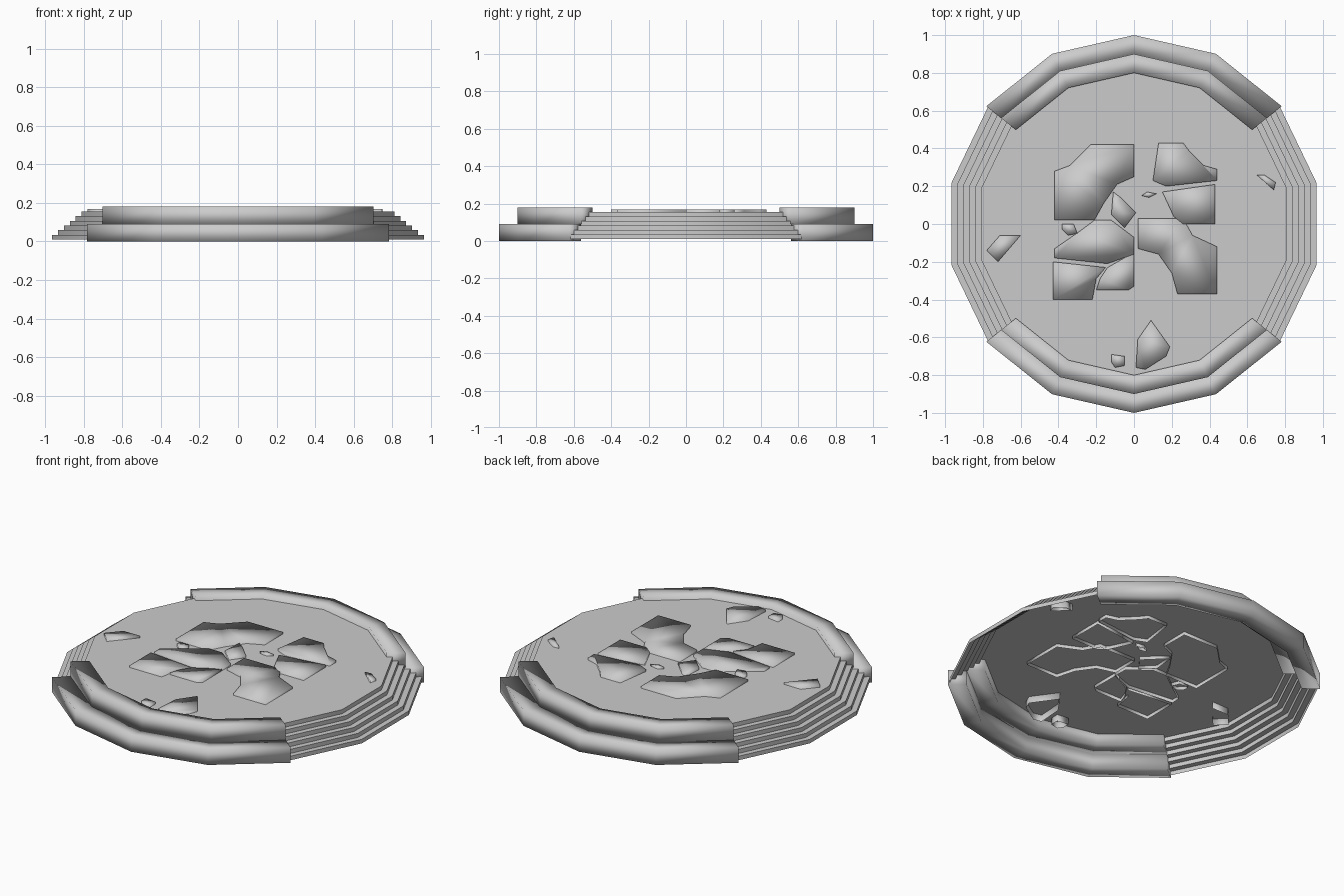
import bpy, bmesh
from math import radians, cos, sin, tau

if "Cube" in bpy.data.objects:
    bpy.data.objects.remove(bpy.data.objects["Cube"])

SIDES = 14
FLOOR_Z = 0.155

stone = bpy.data.materials.new("grey stone")
stone.use_nodes = True
stone.diffuse_color = (0.6, 0.6, 0.6, 1)
stone.node_tree.nodes["Principled BSDF"].inputs["Base Color"].default_value = (0.6, 0.6, 0.6, 1)


def polar(radius, corner, z):
    """Point on a corner of the platform polygon, counted from +y."""
    a = tau / 4 + tau * corner / SIDES
    return (radius * cos(a), radius * sin(a), z)


def finish(name, bm, smooth=None):
    """Turn a bmesh into an object; smooth is the sharp-edge angle."""
    bmesh.ops.recalc_face_normals(bm, faces=bm.faces)
    mesh = bpy.data.meshes.new(name)
    bm.to_mesh(mesh)
    bm.free()
    mesh.materials.append(stone)
    obj = bpy.data.objects.new(name, mesh)
    bpy.context.collection.objects.link(obj)
    if smooth is not None:
        bpy.ops.object.select_all(action="DESELECT")
        obj.select_set(True)
        bpy.context.view_layer.objects.active = obj
        bpy.ops.object.shade_smooth_by_angle(angle=radians(smooth))
    return obj


def sweep(name, profile, corners, closed, smooth):
    """Sweep a radius/height profile round some corners of the platform."""
    bm = bmesh.new()
    rings = [[bm.verts.new(polar(r, c, z)) for r, z in profile] for c in corners]
    count = len(profile)
    for a, b in zip(rings, rings[1:]):
        for i in range(count if closed else count - 1):
            j = (i + 1) % count
            bm.faces.new((a[i], a[j], b[j], b[i]))
    if closed:
        bm.faces.new(rings[0])
        bm.faces.new(rings[-1])
    return finish(name, bm, smooth)


def slab(name, outline, bottom, top):
    """Flat broken slab, open below, outline in hundredths of a unit."""
    bm = bmesh.new()
    pts = [(x / 100, y / 100) for x, y in outline]
    low = [bm.verts.new((x, y, bottom)) for x, y in pts]
    high = [bm.verts.new((x, y, top)) for x, y in pts]
    cap = bm.faces.new(high)
    for i in range(len(pts)):
        j = (i + 1) % len(pts)
        bm.faces.new((low[i], low[j], high[j], high[i]))
    obj = finish(name, bm, 180)
    if obj.data.polygons[0].normal.z < 0:
        obj.data.flip_normals()
    return obj


# Floor
bm = bmesh.new()
bm.faces.new([bm.verts.new(polar(0.8, c, FLOOR_Z)) for c in range(SIDES)])
floor = finish("floor", bm)
if floor.data.polygons[0].normal.z < 0:
    floor.data.flip_normals()

# Two-tier walls at the back and front
for side, middle in (("back", 0), ("front", SIDES // 2)):
    corners = range(middle - 2, middle + 3)
    for tier, inner, base in (("lower", 0.9, 0), ("upper", 0.8, 0.09)):
        outer, top = inner + 0.1, base + 0.09
        ring = [(inner, base), (outer, base), (outer, top), (inner, top)]
        sweep(f"{side}_{tier}_wall", ring, corners, True, 180)

# Six steps on each flank
STEPS, FOOT = 6, 0.01
rise, run = (FLOOR_Z - FOOT) / STEPS, 0.19 / STEPS
stair = []
for s in range(STEPS):
    radius = 0.99 - s * run
    stair += [(radius, FOOT + s * rise), (radius, FOOT + (s + 1) * rise)]
stair.append((0.8, FLOOR_Z))
for side, first in (("right", 2), ("left", 9)):
    steps = sweep(f"{side}_steps", stair, range(first, first + 4), False, 30)
    # open strip: make the treads face up
    if steps.data.polygons[1].normal.z < 0:
        steps.data.flip_normals()

# Broken paving in the middle
back_slabs = [
    [(-42, 2), (-42, 28), (-34, 31), (-23, 42), (0, 42), (0, 25), (-9, 21), (-16, 11), (-21, 2)],
    [(13, 43), (26, 43), (29, 39), (37, 31), (44, 29), (44, 23), (17, 20), (10, 23)],
    [(15, 17), (43, 21), (43, 0), (26, 0), (21, 4)],
    [(4, 15), (7, 17), (12, 16), (8, 14)],
    [(-11, 17), (-7, 14), (1, 6), (-5, -2), (-12, 5)],
]
front_slabs = [
    [(-38, 0), (-32, 0), (-30, -5), (-35, -6), (-38, -3)],
    [(-42, -13), (-29, -4), (-21, 2), (-12, 2), (0, -7), (0, -16), (-14, -21), (-42, -18)],
    [(-43, -20), (-15, -23), (-20, -29), (-22, -40), (-43, -40)],
    [(-14, -23), (0, -15), (0, -33), (-3, -35), (-20, -35), (-18, -29)],
    [(2, 3), (26, 3), (31, -6), (44, -12), (44, -37), (23, -37), (20, -26), (13, -16), (2, -13)],
]
# Loose pieces near the rim
rim_slabs = [
    [(65, 26), (69, 26), (75, 22), (74, 18)],
    [(-71, -6), (-60, -6), (-72, -20), (-78, -14)],
    [(9, -51), (19, -65), (17, -70), (6, -77), (1, -76), (2, -61)],
    [(-12, -69), (-5, -70), (-5, -75), (-10, -76), (-12, -73)],
]
for label, group, bottom in (("back_paving", back_slabs, 0.135),
                             ("front_paving", front_slabs, 0.135),
                             ("rim_stone", rim_slabs, 0.115)):
    for n, outline in enumerate(group, 1):
        slab(f"{label}_{n}", outline, bottom, 0.167)
